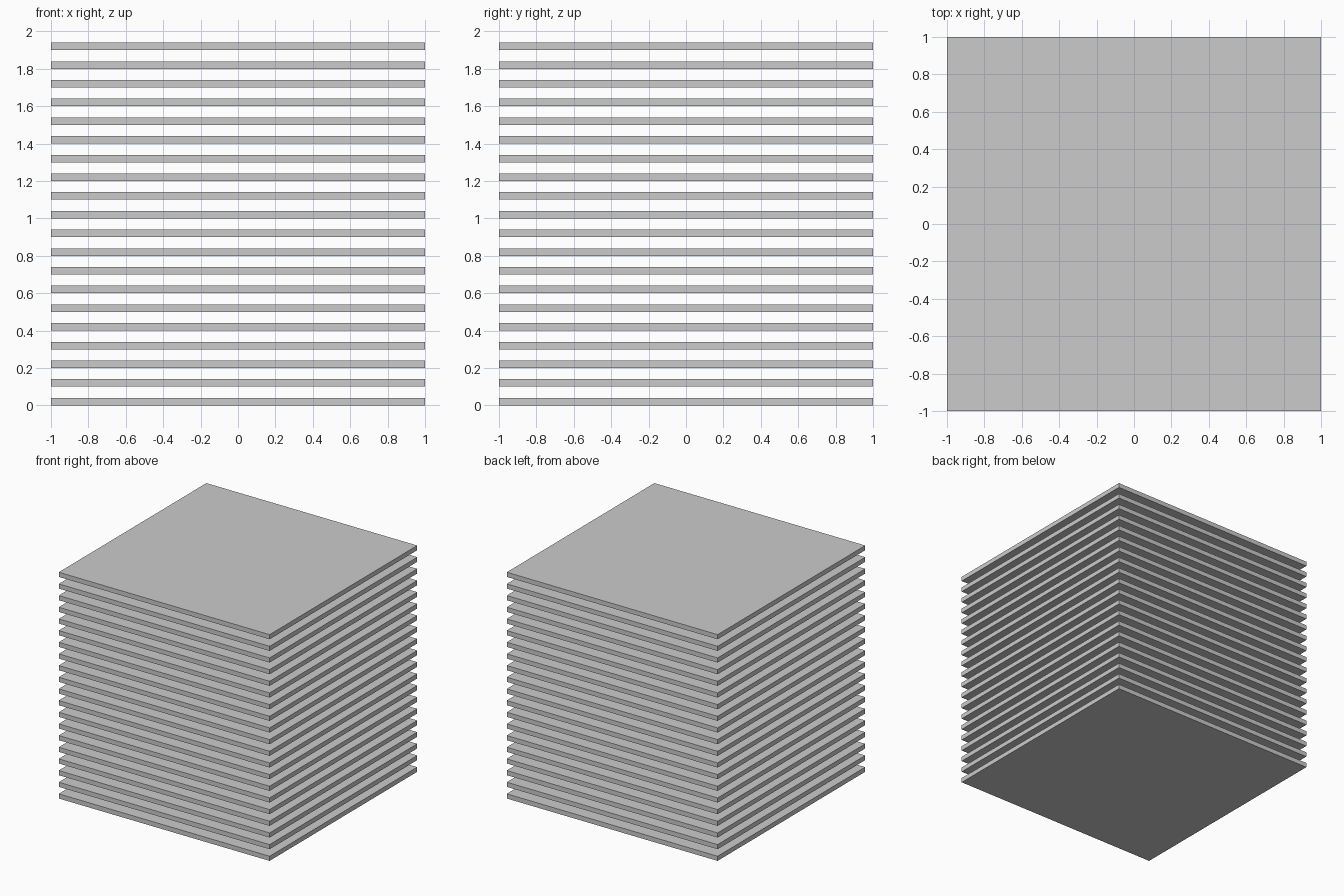
import bpy

cube = bpy.data.objects.get("Cube")
if cube:
    bpy.data.objects.remove(cube, do_unlink=True)

SIZE, THICKNESS, SPACING, COUNT = 2.0, 0.04, 0.1, 20

# Plain grey material
grey = bpy.data.materials.new("plain_grey")
grey.use_nodes = True
colour = (0.6, 0.6, 0.6, 1)
grey.diffuse_color = colour
grey.node_tree.nodes["Principled BSDF"].inputs["Base Color"].default_value = colour

# One flat square slab resting on the ground
bpy.ops.mesh.primitive_cube_add(size=1, location=(0, 0, THICKNESS / 2))
slabs = bpy.context.object
slabs.name = "stacked_slabs"
slabs.scale = (SIZE, SIZE, THICKNESS)
bpy.ops.object.transform_apply(location=True, rotation=False, scale=True)
slabs.data.materials.append(grey)

# Repeat it upwards with open gaps between
stack = slabs.modifiers.new("stack", 'ARRAY')
stack.count = COUNT
stack.use_relative_offset = False
stack.use_constant_offset = True
stack.constant_offset_displace = (0, 0, SPACING)
